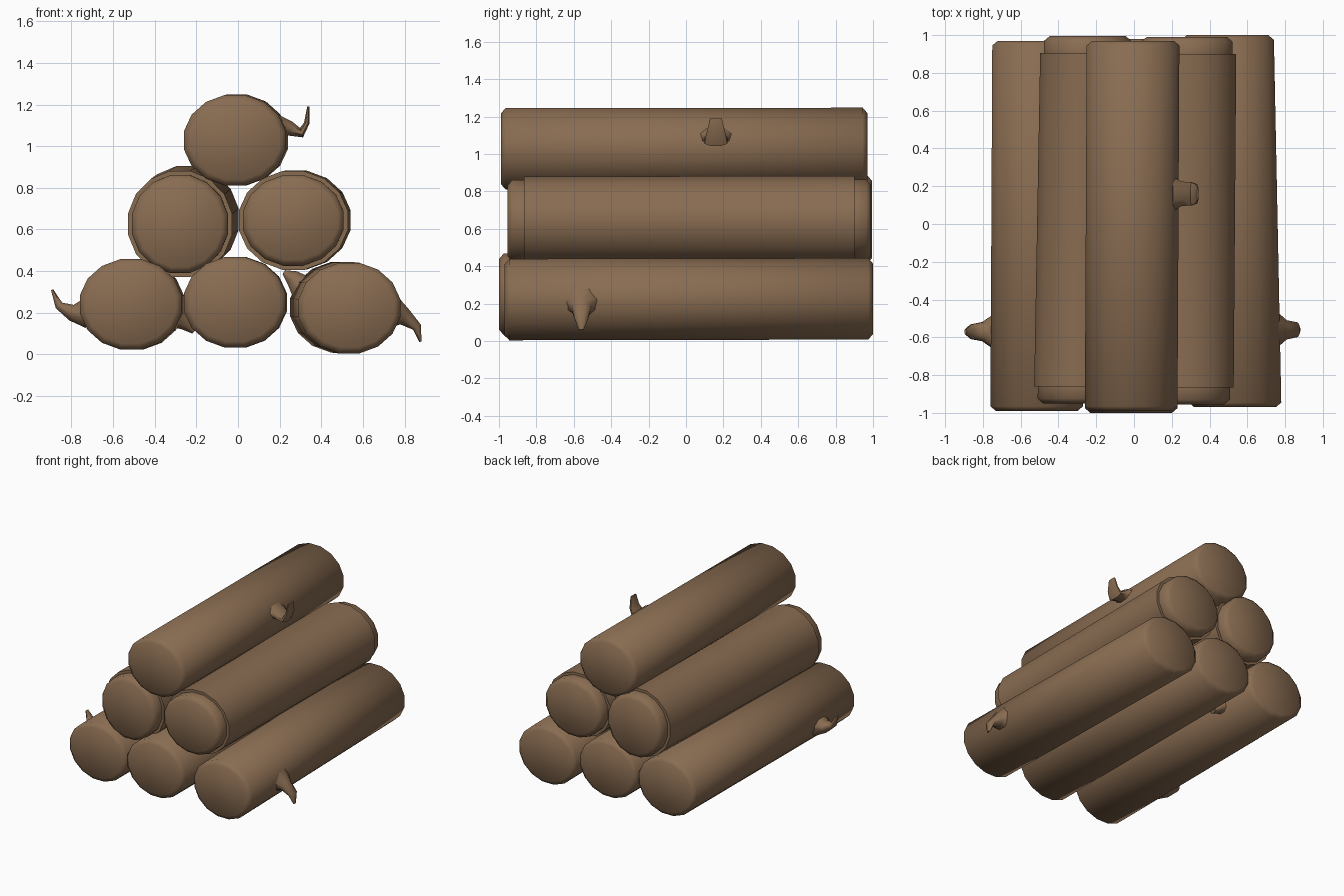
import bpy, bmesh, math
from mathutils import Vector

if "Cube" in bpy.data.objects:
    bpy.data.objects.remove(bpy.data.objects["Cube"])

bark = bpy.data.materials.new("brown bark")
bark.diffuse_color = (0.25, 0.15, 0.083, 1)
bark.use_nodes = True
bark.node_tree.nodes["Principled BSDF"].inputs["Base Color"].default_value = bark.diffuse_color


def loft(name, rings, sides):
    """Skin elliptical rings given as (centre, axis_a, axis_b), capped at both ends."""
    bm = bmesh.new()
    loops = []
    for c, a, b in rings:
        loops.append([bm.verts.new(c + a * math.cos(t) + b * math.sin(t))
                      for t in (2 * math.pi * (i + 0.5) / sides for i in range(sides))])
    for lo, hi in zip(loops, loops[1:]):
        for i in range(sides):
            j = (i + 1) % sides
            bm.faces.new((lo[i], lo[j], hi[j], hi[i]))
    bm.faces.new(loops[0])
    bm.faces.new(loops[-1])
    bmesh.ops.recalc_face_normals(bm, faces=bm.faces)
    me = bpy.data.meshes.new(name)
    bm.to_mesh(me)
    bm.free()
    me.materials.append(bark)
    ob = bpy.data.objects.new(name, me)
    bpy.context.collection.objects.link(ob)
    bpy.ops.object.select_all(action='DESELECT')
    ob.select_set(True)
    bpy.context.view_layer.objects.active = ob
    bpy.ops.object.shade_smooth_by_angle(angle=math.radians(60))
    return ob


def log(name, front, back, rx, rz, step=0.0):
    """Log with chamfered ends; step adds a thicker bark sleeve short of the ends."""
    f, b = Vector(front), Vector(back)
    length = (b - f).length
    half = [(0, -0.03), (0.025, 0)]
    if step:
        half += [(0.09, 0), (0.09, step)]
    profile = half + [(length - d, r) for d, r in reversed(half)]
    loft(name, [(f.lerp(b, d / length), Vector((rx + r, 0, 0)), Vector((0, 0, rz + r)))
                for d, r in profile], 16)


def branch(name, y, points):
    """Bent twig in the xz plane; points are (x, z, thickness, half width in y)."""
    ps = [Vector((p[0], y, p[1])) for p in points]
    rings = []
    for i, p in enumerate(ps):
        t = (ps[min(i + 1, len(ps) - 1)] - ps[max(i - 1, 0)]).normalized()
        rings.append((p, Vector((0, points[i][3], 0)),
                      Vector((-t.z, 0, t.x)) * points[i][2]))
    loft(name, rings, 8)


# bottom row
log("bottom_left_log", (-0.515, -0.99, 0.24), (-0.505, 0.97, 0.24), 0.25, 0.222)
log("bottom_middle_log", (-0.015, -1.0, 0.25), (-0.01, 0.98, 0.25), 0.25, 0.222)
log("bottom_right_log", (0.535, -0.97, 0.222), (0.495, 1.0, 0.226), 0.25, 0.222)
# middle row with bark sleeves
log("middle_left_log", (-0.28, -0.95, 0.625), (-0.245, 0.995, 0.65), 0.235, 0.24, 0.02)
log("middle_right_log", (0.265, -0.955, 0.643), (0.28, 0.99, 0.645), 0.247, 0.222, 0.02)
# top
log("top_log", (-0.015, -0.99, 1.028), (-0.005, 0.97, 1.03), 0.25, 0.222)

# twigs
branch("top_twig", 0.16, [(0.20, 1.09, 0.06, 0.10), (0.25, 1.085, 0.038, 0.07),
                          (0.305, 1.065, 0.026, 0.066), (0.33, 1.11, 0.014, 0.055),
                          (0.338, 1.19, 0.006, 0.034)])
branch("right_twig", -0.56, [(0.74, 0.20, 0.09, 0.11), (0.80, 0.18, 0.045, 0.055),
                             (0.86, 0.13, 0.024, 0.042), (0.876, 0.06, 0.006, 0.014)])
branch("left_twig", -0.57, [(-0.73, 0.20, 0.08, 0.11), (-0.80, 0.20, 0.042, 0.055),
                            (-0.86, 0.235, 0.022, 0.042), (-0.893, 0.31, 0.006, 0.014)])
# short inner stubs between the bottom logs
branch("inner_left_stub", 0.62, [(-0.31, 0.19, 0.07, 0.09), (-0.25, 0.15, 0.04, 0.05),
                                 (-0.21, 0.11, 0.015, 0.03)])
branch("inner_right_stub", 0.62, [(0.31, 0.32, 0.07, 0.09), (0.26, 0.37, 0.04, 0.05),
                                  (0.22, 0.395, 0.012, 0.03)])
